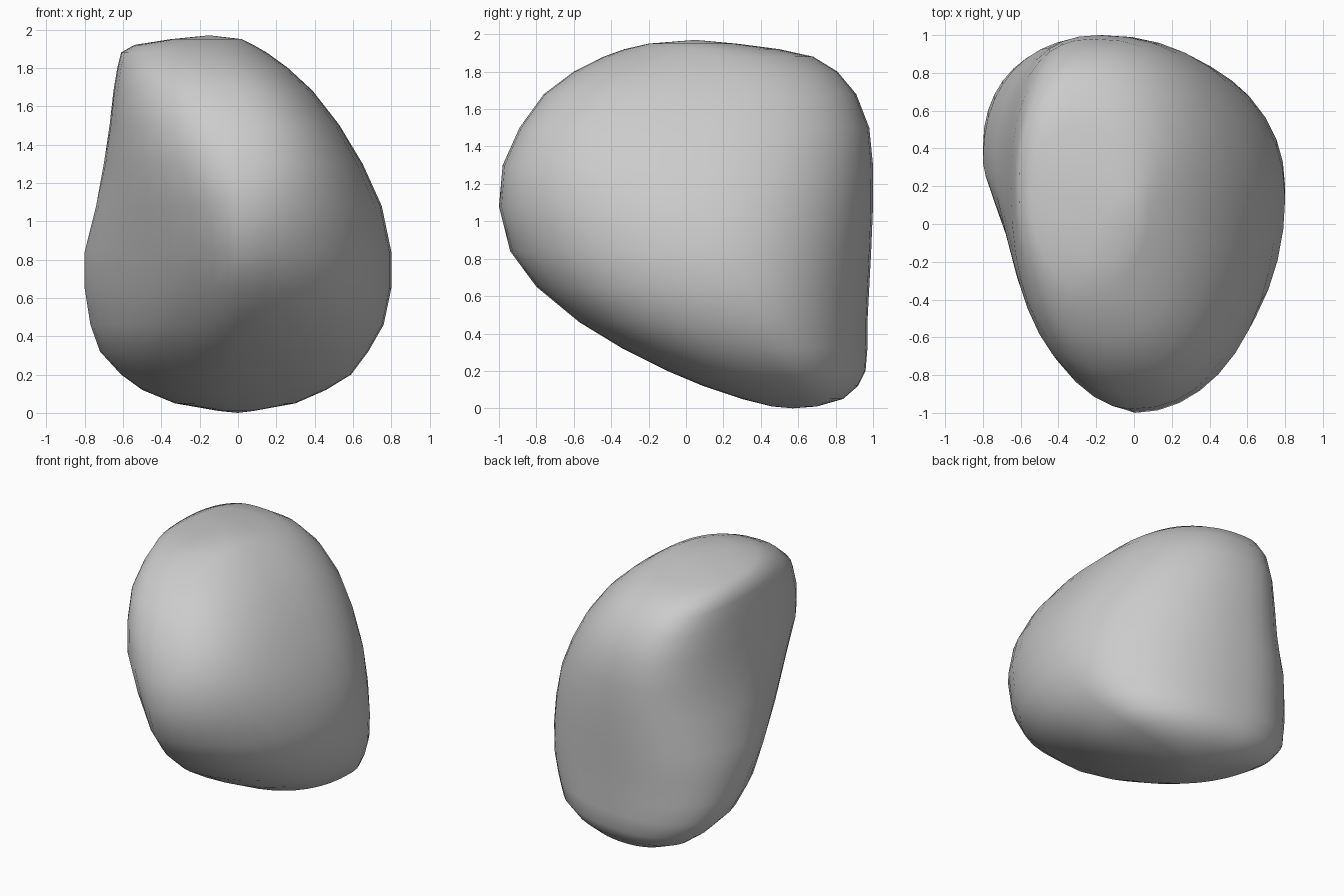
import bpy
import bmesh
from math import cos, sin, pi

default_cube = bpy.data.objects.get("Cube")
if default_cube:
    bpy.data.objects.remove(default_cube, do_unlink=True)

QUARTER_STEPS = 10
TOP = 1.97

# Girth of the boulder by height: z, right x, left x, front y, back y,
# then how cut-off the front right and front left corners are (1 is elliptical)
LAYERS = [
    (.01, -.1, .08, .46, .7, 1, .9),
    (.05, -.33, .3, .3, .84, 1.1, .85),
    (.12, -.5, .46, .09, .92, 1.15, .82),
    (.2, -.61, .59, -.1, .96, 1.2, .82),
    (.32, -.72, .68, -.34, .97, 1.28, .84),
    (.46, -.77, .76, -.57, .97, 1.4, .88),
    (.65, -.8, .8, -.8, .98, 1.55, .96),
    (.84, -.8, .8, -.94, .99, 1.55, 1.02),
    (1.08, -.74, .75, -1, 1, 1.33, .98),
    (1.3, -.7, .65, -.98, 1, 1.1, .86),
    (1.5, -.67, .53, -.89, .98, .95, .77),
    (1.68, -.65, .39, -.76, .91, .86, .75),
    (1.8, -.63, .26, -.6, .81, .87, .77),
    (1.88, -.61, .15, -.44, .68, .93, .8),
    (1.92, -.54, .08, -.33, .5, .95, .88),
    (1.95, -.35, .02, -.2, .27, 1, .95),
]


def mix(a, b, factor):
    return a + (b - a) * factor


def make_material(name, color):
    material = bpy.data.materials.new(name)
    material.use_nodes = True
    material.diffuse_color = color
    shader = next(n for n in material.node_tree.nodes if n.type == "BSDF_PRINCIPLED")
    shader.inputs["Base Color"].default_value = color
    return material


def layer_outline(z, right, left, front, back, front_right_cut, front_left_cut):
    """Join four rounded quarters whose widest points are offset from each other."""
    rise = z / TOP
    front_x, back_x = mix(right, left, .5), mix(right, left, .38)
    left_y = mix(front, back, mix(.58, .52, rise))
    right_y = mix(front, back, mix(.74, .54, rise))
    quarters = [
        (left, back, back_x, left_y, mix(1, .88, rise), False),
        (right, back, back_x, right_y, mix(.95, .8, rise), True),
        (right, front, front_x, right_y, front_right_cut, False),
        (left, front, front_x, left_y, front_left_cut, True),
    ]
    outline = []
    for side, end, center_x, center_y, power, reverse in quarters:
        for step in range(QUARTER_STEPS):
            angle = step / QUARTER_STEPS * pi / 2
            if reverse:
                angle = pi / 2 - angle
            across = max(cos(angle), 0) ** power
            along = max(sin(angle), 0) ** power
            outline.append((mix(center_x, side, across), mix(center_y, end, along), z))
    return outline


# Boulder: stacked outlines bridged into a skin and closed by two poles
bm = bmesh.new()
rings = [[bm.verts.new(point) for point in layer_outline(*layer)] for layer in LAYERS]
count = len(rings[0])
for lower, upper in zip(rings, rings[1:]):
    for i in range(count):
        j = (i + 1) % count
        bm.faces.new((lower[i], lower[j], upper[j], upper[i]))

for ring, pole in ((rings[0], (0, .57, 0)), (rings[-1], (-.15, .05, TOP))):
    tip = bm.verts.new(pole)
    for i in range(count):
        bm.faces.new((ring[i], ring[(i + 1) % count], tip))

bmesh.ops.recalc_face_normals(bm, faces=bm.faces)
for face in bm.faces:
    face.smooth = True

mesh = bpy.data.meshes.new("boulder")
bm.to_mesh(mesh)
bm.free()
boulder = bpy.data.objects.new("boulder", mesh)
bpy.context.collection.objects.link(boulder)
mesh.materials.append(make_material("stone grey", (.6, .6, .6, 1)))
